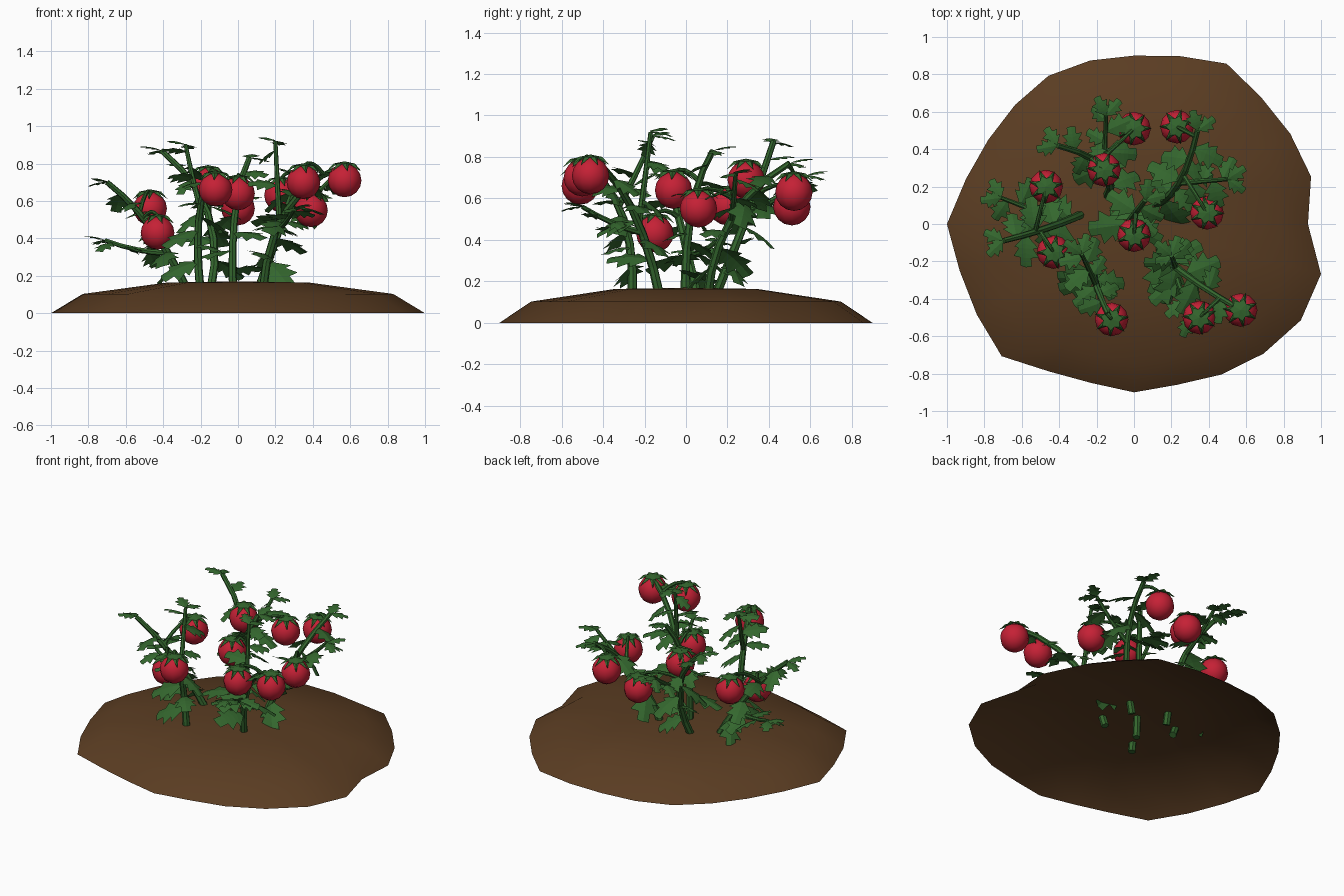
import bpy, bmesh, math, random
from mathutils import Vector, Matrix

if "Cube" in bpy.data.objects:
    bpy.data.objects.remove(bpy.data.objects["Cube"])

random.seed(4)


def material(name, rgb):
    m = bpy.data.materials.new(name)
    m.diffuse_color = (*rgb, 1)
    m.use_nodes = True
    m.node_tree.nodes["Principled BSDF"].inputs["Base Color"].default_value = m.diffuse_color
    return m


SOIL = material("soil brown", (0.103, 0.046, 0.016))
GREEN = material("leaf green", (0.034, 0.135, 0.027))
RED = material("tomato red", (0.56, 0.015, 0.036))


def finish(bm, name, mat, smooth=None):
    mesh = bpy.data.meshes.new(name)
    bm.to_mesh(mesh)
    bm.free()
    mesh.materials.append(mat)
    ob = bpy.data.objects.new(name, mesh)
    bpy.context.collection.objects.link(ob)
    if smooth:
        bpy.ops.object.select_all(action='DESELECT')
        ob.select_set(True)
        bpy.context.view_layer.objects.active = ob
        bpy.ops.object.shade_smooth_by_angle(angle=math.radians(smooth))
    return ob


def circle(bm, centre, radii, z, turn=0):
    """Ring of vertices with one radius per step."""
    n = len(radii)
    return [bm.verts.new(centre + Vector((r * math.cos(turn + i * math.tau / n),
                                          r * math.sin(turn + i * math.tau / n), z)))
            for i, r in enumerate(radii)]


def bridge(bm, a, b):
    for i in range(len(a)):
        bm.faces.new((a[i - 1], a[i], b[i], b[i - 1]))


# Soil mound: open shell, uneven rim radius every 15 degrees
rim = [.93, .98, .965, .96, .99, .93, .9, .905, .915, .9, .9, .93,
       1, .965, .97, 1, .91, .88, .9, .89, .93, .98, 1.03, 1.035]
bm = bmesh.new()
low, shoulder, crown = [circle(bm, Vector(), [r * s for r in rim], z)
                        for s, z in ((1, 0), (.83, .103), (.38, .164))]
bridge(bm, low, shoulder)
bridge(bm, shoulder, crown)
peak = bm.verts.new((0, 0, .17))
for i in range(len(crown)):
    bm.faces.new((crown[i - 1], crown[i], peak))
finish(bm, "soil_mound", SOIL, 40)


def arc(a, mid, b, n=6):
    """Points of a smooth bend from a through mid to b."""
    a, mid, b = Vector(a), Vector(mid), Vector(b)
    c = 2 * mid - (a + b) / 2
    return [a.lerp(c, i / n).lerp(c.lerp(b, i / n), i / n) for i in range(n + 1)]


def along(pts, t):
    k = t * (len(pts) - 1)
    i = min(int(k), len(pts) - 2)
    return pts[i].lerp(pts[i + 1], k - i), (pts[i + 1] - pts[i]).normalized()


def tube(bm, pts, r0, r1, sides=7):
    prev = None
    for i, p in enumerate(pts):
        d = (pts[min(i + 1, len(pts) - 1)] - pts[max(i - 1, 0)]).normalized()
        u = d.cross(Vector((.3, .95, 0))).normalized()
        v = d.cross(u)
        r = r0 + (r1 - r0) * i / (len(pts) - 1)
        angles = [k * math.tau / sides for k in range(sides)]
        ring = [bm.verts.new(p + r * (u * math.cos(a) + v * math.sin(a))) for a in angles]
        if prev:
            bridge(bm, prev, ring)
        else:
            bm.faces.new(ring[::-1])
        prev = ring
    bm.faces.new(prev)


def leaf(bm, base, heading, pitch, size, roll=0, steps=7):
    """Toothed leaf: the edge zigzags between lobe tips and notches."""
    m = (Matrix.Translation(base) @ Matrix.Rotation(heading, 4, 'Z')
         @ Matrix.Rotation(-pitch, 4, 'Y') @ Matrix.Rotation(roll, 4, 'X'))

    def pt(t, w):
        return bm.verts.new(m @ (Vector((t, w, -.28 * t * t - .2 * abs(w))) * size))
    mids = [pt(i / steps, 0) for i in range(steps + 1)]
    for side in (1, -1):
        edge = []
        for i in range(steps):
            t, lobe = i / steps, i % 2 == 0 and i > 0
            w = .03 + .42 * math.sin(math.pi * t ** .85) * (1 if lobe else .5)
            edge.append(pt(t + (.1 if lobe else 0), w * side))
        edge.append(mids[-1])
        for i in range(steps):
            f = list(dict.fromkeys([mids[i], mids[i + 1], edge[i + 1], edge[i]]))
            bm.faces.new(f if side > 0 else f[::-1])


def tomato(name, c):
    # Fruit
    bm = bmesh.new()
    bmesh.ops.create_uvsphere(bm, u_segments=12, v_segments=8, radius=.09)
    bmesh.ops.translate(bm, vec=c, verts=bm.verts)
    finish(bm, name, RED, 40)
    # Star of seven sepals draped over the top
    bm = bmesh.new()
    top = bm.verts.new(c + Vector((0, 0, .102)))
    turn, half = random.random() * 6, math.pi / 7
    inner = circle(bm, c, [.044] * 7, .088, turn + half)
    mid = circle(bm, c, [.06] * 7, .09, turn)
    tips = circle(bm, c, [.096] * 7, .05, turn)
    for k in range(7):
        a, b = inner[k - 1], inner[k]
        bm.faces.new((top, a, mid[k], b))
        bm.faces.new((a, tips[k], mid[k]))
        bm.faces.new((mid[k], tips[k], b))
    finish(bm, name + "_sepals", GREEN)


# Plant stems: root, bend and tip
stems = {
    "left": arc((-.26, .06, .1), (-.46, -.02, .45), (-.7, -.09, .7)),
    "front_left": arc((-.2, -.26, .1), (-.21, -.3, .5), (-.14, -.48, .76)),
    "back_left": arc((-.15, .13, .1), (-.16, .3, .53), (-.41, .42, .87)),
    "middle": arc((-.02, 0, .02), (-.02, .02, .5), (.06, .13, .83)),
    "back_right": arc((.1, .1, .1), (.24, .22, .5), (.34, .5, .77)),
    "front_right": arc((.13, -.12, .1), (.26, -.26, .55), (.57, -.46, .79)),
}
# Side branches: start fraction on the stem, and tip
branches = {
    "left": [(.3, (-.71, .14, .39))],
    "front_left": [(.6, (-.28, -.16, .9))],
    "back_left": [(.5, (-.15, .58, .71))],
    "back_right": [(.5, (.5, .24, .72))],
    "front_right": [(.4, (.2, -.17, .92)), (.35, (.3, -.5, .56))],
}
fruits = [(-.12, -.51, .66), (.35, -.5, .7), (.57, -.46, .71), (0, -.06, .64), (-.43, -.15, .43),
          (.39, .06, .55), (-.16, .29, .69), (-.47, .2, .56), (0, .51, .56), (.23, .52, .63)]


def add_leaves(bm, path, fractions, size):
    """Leaves alternating left and right of a path."""
    for i, t in enumerate(fractions):
        p, d = along(path, t)
        swing = (1 if i % 2 else -1) * random.uniform(.9, 1.8)
        leaf(bm, p, math.atan2(d.y, d.x) + swing, random.uniform(-.45, .4),
             size * random.uniform(.8, 1.2) * (1.1 - .3 * t), random.uniform(-.5, .5))


for name, stem in stems.items():
    wood, leaves = bmesh.new(), bmesh.new()
    tube(wood, stem, .024, .015)
    add_leaves(leaves, stem, [.2 + .11 * i for i in range(7)], .18)
    tips = [] if name in ("front_left", "front_right") else [stem]
    for t, end in branches.get(name, []):
        start, d = along(stem, t)
        path = arc(start, start.lerp(Vector(end), .5) - Vector((0, 0, .015)), end, 4)
        tube(wood, path, .017, .011)
        add_leaves(leaves, path, [.3, .5, .7, .9], .15)
        tips.append(path)
    # Pair of leaves at every growing tip that carries no fruit
    for path in tips:
        p, d = along(path, 1)
        for swing in (.5, -.7):
            leaf(leaves, p, math.atan2(d.y, d.x) + swing, .3 + swing * .3, .11)
    finish(wood, name + "_stems", GREEN)
    finish(leaves, name + "_leaves", GREEN)

# Tomatoes, each hung by a stalk from the nearest stem
samples = [along(s, t / 20)[0] for s in stems.values() for t in range(8, 21)]
for i, c in enumerate(fruits):
    c = Vector(c)
    end = c + Vector((0, 0, .09))
    near = min(samples, key=lambda p: (p - end).length)
    gap = (near - end).length
    stalk = bmesh.new()
    tube(stalk, arc(near, near.lerp(end, .55) + Vector((0, 0, min(.035, gap * .2))), end, 4), .013, .009)
    finish(stalk, f"tomato_stalk_{i + 1}", GREEN)
    tomato(f"tomato_{i + 1}", c)
